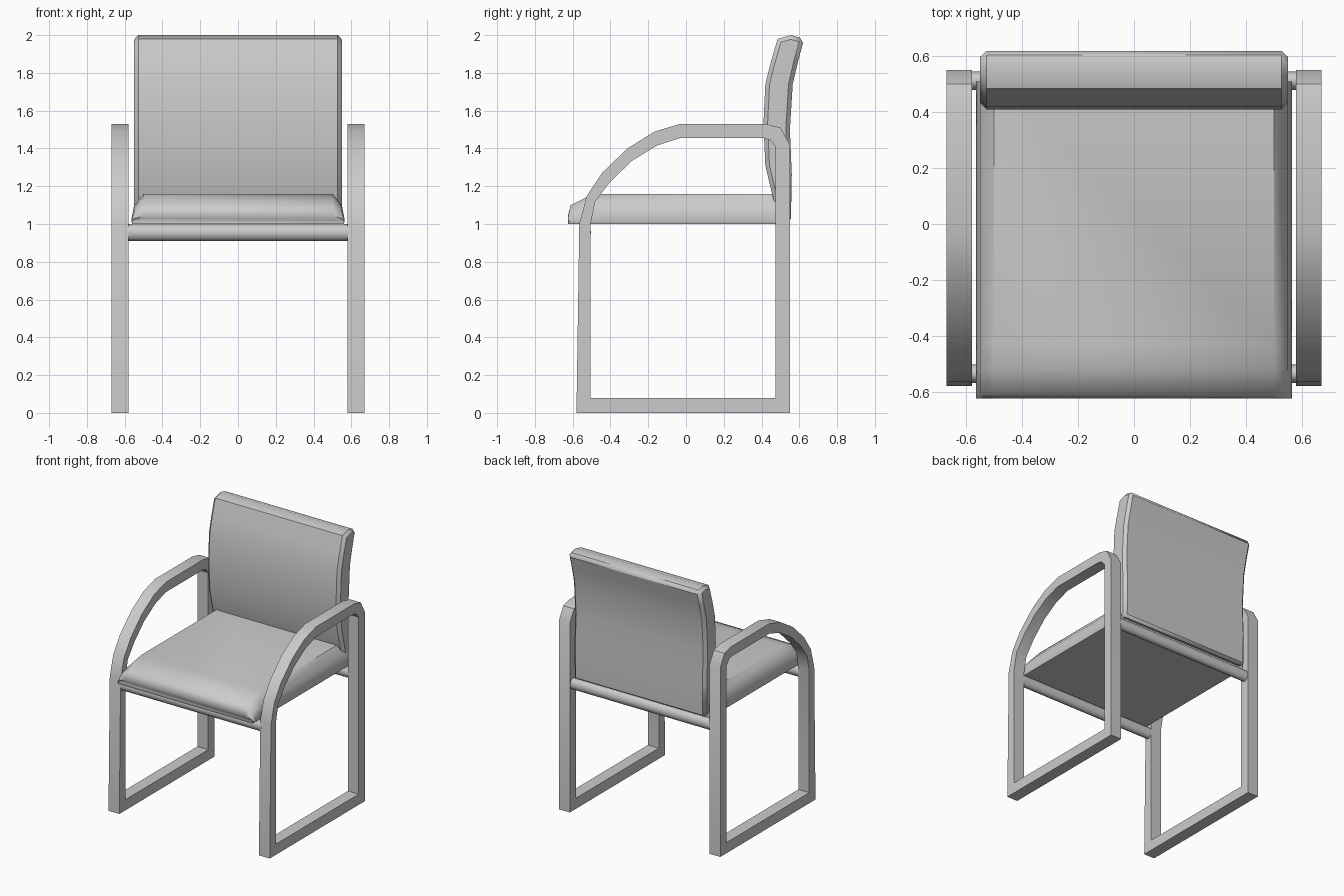
import bpy, math

if "Cube" in bpy.data.objects:
    bpy.data.objects.remove(bpy.data.objects["Cube"])


def loft(name, rings, closed=False, angle=40):
    """Skin a list of equal-length rings; cap the ends unless closed."""
    n, m = len(rings[0]), len(rings)
    verts = [p for r in rings for p in r]
    faces = []
    for i in range(m if closed else m - 1):
        j = (i + 1) % m
        for k in range(n):
            l = (k + 1) % n
            faces.append((i * n + k, i * n + l, j * n + l, j * n + k))
    if not closed:
        faces += [tuple(range(n))[::-1], tuple((m - 1) * n + k for k in range(n))]
    me = bpy.data.meshes.new(name)
    me.from_pydata(verts, [], faces)
    ob = bpy.data.objects.new(name, me)
    bpy.context.collection.objects.link(ob)
    bpy.ops.object.select_all(action='DESELECT')
    ob.select_set(True)
    bpy.context.view_layer.objects.active = ob
    # consistent outward normals
    bpy.ops.object.mode_set(mode='EDIT')
    bpy.ops.mesh.select_all(action='SELECT')
    bpy.ops.mesh.normals_make_consistent(inside=False)
    bpy.ops.object.mode_set(mode='OBJECT')
    bpy.ops.object.shade_smooth_by_angle(angle=math.radians(angle))
    return ob


# Side frames: leg, armrest and floor runner in one loop (y, z)
outer = [(-.58, 0), (-.565, 1.0), (-.525, 1.15), (-.445, 1.27), (-.31, 1.40),
         (-.165, 1.49), (-.03, 1.53), (.42, 1.53), (.50, 1.51), (.55, 1.42), (.55, 0)]
inner = [(-.505, .08), (-.505, 1.0), (-.48, 1.12), (-.40, 1.225), (-.285, 1.335),
         (-.155, 1.415), (-.03, 1.455), (.41, 1.455), (.445, 1.445), (.475, 1.41), (.475, .08)]
for side, s in (("left", -1), ("right", 1)):
    a, b = .58 * s, .67 * s
    loft(side + "_side_frame",
         [[(a, *o), (b, *o), (b, *i), (a, *i)] for o, i in zip(outer, inner)], closed=True)

# Cross rails under the seat
for name, y in (("front_rail", -.535), ("back_rail", .513)):
    loft(name, [[(x, y + .033 * math.cos(t * math.pi / 4), .955 + .045 * math.sin(t * math.pi / 4))
                 for t in range(8)] for x in (-.59, .59)], angle=60)

# Seat cushion: cross-sections from front to back (y, top height)
rings = []
for y, top in ((-.615, .03), (-.625, .045), (-.61, .10), (-.52, .145), (-.43, .16), (.51, .16)):
    half = [(.558, 0), (.565, min(.02, top * .4)), (.55, top * .62), (.50, top)]
    sec = half + [(-x, z) for x, z in reversed(half)]
    rings.append([(x, y, 1.0 + z) for x, z in sec])
loft("seat", rings, angle=50)

# Backrest: curved side profile extruded across the width
prof = [(.485, 1.98), (.45, 1.86), (.42, 1.74), (.41, 1.53), (.42, 1.31), (.47, 1.10),
        (.50, 1.02), (.555, 1.005), (.56, 1.26), (.55, 1.50), (.565, 1.74), (.593, 1.86),
        (.625, 1.98), (.555, 2.0)]
back = loft("backrest", [[(x, y, z) for y, z in prof] for x in (-.55, .55)], angle=50)
bev = back.modifiers.new("end_bevel", 'BEVEL')
bev.width, bev.segments = .022, 1
bev.limit_method, bev.angle_limit = 'ANGLE', math.radians(80)
